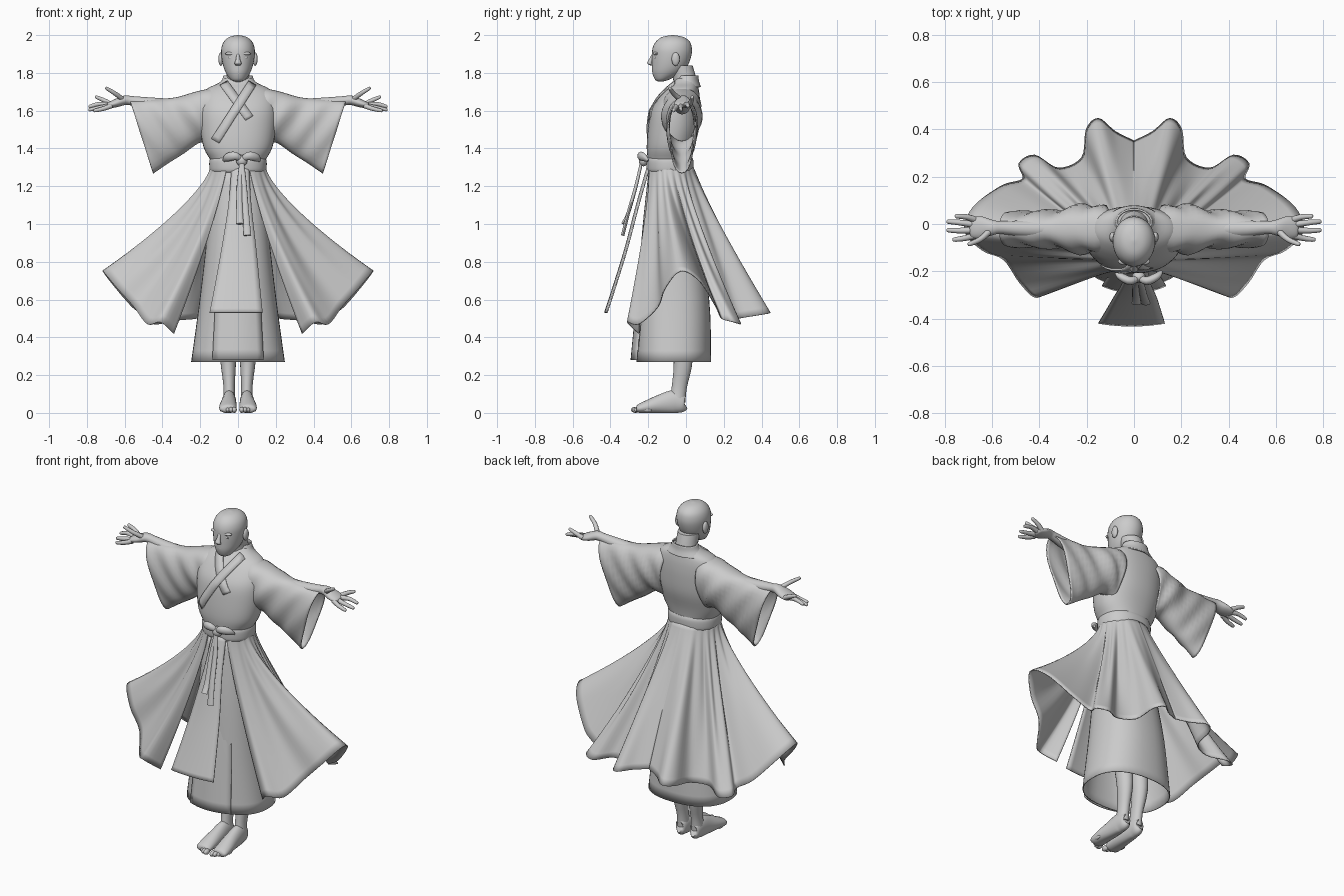
import bpy, bmesh, math
from mathutils import Vector

cube = bpy.data.objects.get("Cube")
if cube:
    bpy.data.objects.remove(cube)

grey = bpy.data.materials.new("plain_grey")
grey.use_nodes = True
grey.diffuse_color = (0.6, 0.6, 0.6, 1)
grey.node_tree.nodes["Principled BSDF"].inputs["Base Color"].default_value = (0.6, 0.6, 0.6, 1)
X, Y, Z = Vector((1, 0, 0)), Vector((0, 1, 0)), Vector((0, 0, 1))


def spline(pts, n):
    """Smooth points of any dimension, n steps per span."""
    out = []
    for i in range(len(pts) - 1):
        a, b, c, d = (pts[max(0, min(len(pts) - 1, i + k))] for k in (-1, 0, 1, 2))
        for s in range(n):
            t = s / n
            out.append(tuple(q + 0.5 * t * (r - p + t * (2 * p - 5 * q + 4 * r - u + t * (3 * (q - r) + u - p)))
                             for p, q, r, u in zip(a, b, c, d)))
    return out + [tuple(pts[-1])]


def loft(name, rows, closed=True, caps=False, thick=0, mirror=False, angle=50):
    """Skin a grid of points."""
    bm = bmesh.new()
    grid = [[bm.verts.new((p[0], p[1], max(p[2], 0))) for p in row] for row in rows]
    n = len(rows[0])
    for a, b in zip(grid, grid[1:]):
        for j in range(n if closed else n - 1):
            k = (j + 1) % n
            bm.faces.new((a[j], a[k], b[k], b[j]))
    if caps:
        bm.faces.new(grid[0][::-1])
        bm.faces.new(grid[-1])
    bmesh.ops.recalc_face_normals(bm, faces=bm.faces)
    mesh = bpy.data.meshes.new(name)
    bm.to_mesh(mesh)
    bm.free()
    mesh.materials.append(grey)
    ob = bpy.data.objects.new(name, mesh)
    bpy.context.collection.objects.link(ob)
    if thick:
        m = ob.modifiers.new("thickness", "SOLIDIFY")
        m.thickness, m.offset = thick, 0
    if mirror:
        ob.modifiers.new("mirror", "MIRROR").use_axis = (True, False, False)
    bpy.ops.object.select_all(action="DESELECT")
    ob.select_set(True)
    bpy.context.view_layer.objects.active = ob
    bpy.ops.object.shade_smooth_by_angle(angle=math.radians(angle))
    return ob


def tube(name, path, ref=X, axis=None, n=20, steps=4, power=1, caps=True, **kw):
    """Elliptical sections (x, y, z, radius along ref, other radius) along a path."""
    pts = spline(path, steps)
    rows = []
    for i, p in enumerate(pts):
        t = axis or (Vector(pts[min(i + 1, len(pts) - 1)][:3]) - Vector(pts[max(i - 1, 0)][:3])).normalized()
        side = (ref - t * ref.dot(t)).normalized()
        up = t.cross(side)
        row = []
        for j in range(n):
            a = math.tau * j / n
            c, s = math.cos(a), math.sin(a)
            row.append(Vector(p[:3]) + side * p[3] * math.copysign(abs(c) ** power, c)
                       + up * p[4] * math.copysign(abs(s) ** power, s))
        rows.append(row)
    return loft(name, rows, caps=caps, **kw)


def blob(name, c, r, **kw):
    """Ellipsoid built as a vertical tube."""
    path = [(c[0], c[1], c[2] - r[2] * math.cos(a), r[0] * math.sin(a), r[1] * math.sin(a))
            for a in (math.pi * (i + 0.05) / 8.1 for i in range(9))]
    return tube(name, path, axis=Z, n=14, steps=1, **kw)


# Head and neck
tube("head", [(0, y, z, a, b) for z, y, a, b in [
    (1.755, -.135, .02, .015), (1.766, -.125, .04, .04), (1.80, -.1, .064, .078), (1.84, -.085, .079, .095),
    (1.89, -.076, .088, .104), (1.93, -.073, .088, .104), (1.965, -.07, .075, .09),
    (1.99, -.07, .046, .056), (2.0, -.07, .004, .004)]], axis=Z, n=32)
tube("neck", [(0, .0, 1.68, .08, .07), (0, -.005, 1.76, .062, .062), (0, -.03, 1.84, .062, .065)], axis=Z)
tube("nose", [(0, -.172, 1.90, .008, .008), (0, -.186, 1.87, .012, .011), (0, -.192, 1.85, .018, .013),
              (0, -.176, 1.838, .01, .008)], axis=Z, n=12)
blob("lips", (0, -.166, 1.813), (.025, .014, .011))
blob("brow", (.036, -.158, 1.902), (.032, .016, .01), mirror=True)
blob("eye", (.034, -.158, 1.88), (.018, .012, .008), mirror=True)
blob("ear", (.091, -.055, 1.873), (.013, .022, .036), mirror=True)

# Robe body
body = [(1.27, -.085, .13, .11), (1.33, -.085, .142, .115), (1.40, -.083, .18, .125), (1.5, -.067, .2, .135),
        (1.6, -.055, .205, .13), (1.67, -.035, .195, .108), (1.715, -.018, .165, .085),
        (1.745, -.005, .105, .066), (1.77, 0, .075, .055)]
tube("robe_body", [(0, y, z, a, b) for z, y, a, b in body], axis=Z, n=40, power=.9)
tube("waistband", [(0, -.085, z, r, r - .027) for z, r in
                   [(1.27, .138), (1.285, .15), (1.33, .152), (1.35, .146)]], axis=Z, n=40, power=.9)


def chest(x, z):
    """Front surface of the robe body."""
    for p, q in zip(body, body[1:]):
        if z <= q[0]:
            y, a, b = (u + (v - u) * (z - p[0]) / (q[0] - p[0]) for u, v in zip(p[1:], q[1:]))
            return y - b * max(0, 1 - min(1, abs(x / a)) ** 2) ** .5
    return -.055


# Crossed collar
def lapel(name, top, low, lift):
    rows = []
    for i in range(17):
        t = i / 16
        x, z = top[0] + (low[0] - top[0]) * t, top[1] + (low[1] - top[1]) * t
        rows.append([(x + s * .02, chest(x + s * .02, z + d) - lift, z + d)
                     for s, d in ((-1, .012 * (1 if top[0] > 0 else -1)), (0, 0),
                                  (1, -.012 * (1 if top[0] > 0 else -1)))])
    loft(name, rows, closed=False, thick=.008)


lapel("under_lapel", (-.075, 1.745), (.06, 1.56), .004)
lapel("over_lapel", (.075, 1.745), (-.12, 1.44), .009)
tube("neck_collar", [(0, .0, 1.725, .115, .075), (0, .005, 1.755, .085, .06), (0, .01, 1.785, .072, .052)],
     axis=Z, n=28, caps=False, thick=.008)

# Sleeves: teardrop sections from the shoulder to a wide slanted opening
rows = []
for tx, tz, bx, bz, w in spline([(.10, 1.725, .14, 1.42, .09), (.22, 1.698, .20, 1.435, .1),
                                 (.33, 1.667, .29, 1.375, .078), (.45, 1.657, .37, 1.325, .074),
                                 (.57, 1.648, .45, 1.27, .068)], 5):
    row = []
    for j in range(28):
        a = math.tau * j / 28
        v = ((1 - math.cos(a)) / 2) ** 1.25
        fold = 1 + .1 * math.sin(tx * 45 + v * 7)
        row.append((tx + (bx - tx) * v, -.022 + w * math.sin(a) * fold, tz + (bz - tz) * v))
    rows.append(row)
loft("sleeve", rows, thick=.007, mirror=True)

# Arms, palms, fingers
tube("arm", [(.3, -.02, 1.62, .04, .04), (.45, -.02, 1.635, .036, .034), (.56, -.015, 1.652, .027, .025),
             (.60, -.015, 1.655, .033, .025), (.645, -.015, 1.64, .047, .022), (.685, -.015, 1.628, .042, .015),
             (.695, -.015, 1.626, .02, .006)], ref=Y, mirror=True)
fingers = [((.675, .02, 1.635), (.71, .03, 1.655), (.75, .033, 1.672)),
           ((.68, -.002, 1.63), (.735, .006, 1.635), (.785, .01, 1.622)),
           ((.68, -.026, 1.626), (.735, -.028, 1.615), (.785, -.026, 1.605)),
           ((.67, -.048, 1.626), (.715, -.06, 1.61), (.76, -.066, 1.60)),
           ((.61, -.03, 1.66), (.65, -.065, 1.69), (.695, -.085, 1.718))]
for i, f in enumerate(fingers):
    path = [p + (r, r) for p, r in zip(f, (.014, .012, .009))]
    tip = Vector(f[2]) + (Vector(f[2]) - Vector(f[1])).normalized() * .006
    tube("thumb" if i == 4 else "finger", path + [tuple(tip) + (.002, .002)], ref=Y, n=10, mirror=True)

# Billowing outer skirt, open at the front
hem = [(.34, -.25, .42), (.41, -.31, .48), (.48, -.25, .47), (.55, -.15, .56), (.64, -.11, .66),
       (.715, -.03, .75), (.68, .07, .70), (.56, .16, .56), (.47, .19, .5), (.485, .255, .48),
       (.42, .29, .47), (.32, .235, .49), (.22, .28, .5), (.2, .40, .52), (.15, .445, .53),
       (.08, .39, .54), (0, .35, .55)]
hem = spline(hem, 5)
rows = []
for i in range(25):
    t = i / 24
    row = []
    for j, h in enumerate(hem):
        s = j / (len(hem) - 1)
        a = -1.15 + s * (math.pi / 2 + 1.15)
        waist = Vector((.143 * math.cos(a), -.085 + .118 * math.sin(a), 1.31))
        bell = t ** (1 + .45 * h[0] / .715)
        pleat = .012 * math.sin(s * 62) * math.sin(math.pi * t) * math.sin(math.pi * s)
        row.append((waist.x + (h[0] - waist.x) * bell + pleat * math.cos(a),
                    waist.y + (h[1] - waist.y) * bell + pleat * math.sin(a),
                    waist.z + (h[2] - waist.z) * t))
    rows.append(row)
loft("outer_skirt", rows, closed=False, thick=.006, mirror=True, angle=70)

# Straight under skirt and its front pleat
tube("under_skirt", [(0, -.085, 1.28, .13, .11), (0, -.085, .95, .16, .145), (0, -.065, .6, .2, .185),
                     (0, -.065, .27, .245, .195)], axis=Z, n=40, caps=False, thick=.006, power=.85)


def panel(name, sections, bow, thick=.007):
    """Hanging cloth from (centre x, y, z, half width) sections."""
    loft(name, [[(x + w * u / 4, y + bow * (u / 4) ** 2, z) for u in range(-4, 5)]
                for x, y, z, w in spline(sections, 5)], closed=False, thick=thick)


panel("under_skirt_pleat", [(0, -.2, 1.2, .06), (0, -.25, .7, .11), (0, -.29, .28, .135)], .03)
panel("front_panel", [(.012, -.205, 1.3, .045), (.01, -.262, 1.1, .06), (.005, -.32, .88, .09),
                      (-.002, -.375, .7, .115), (-.01, -.43, .53, .14)], .012)

# Sash knot, bows and tails
blob("sash_knot", (.02, -.225, 1.335), (.03, .025, .03))
for s, name in ((1, "left"), (-1, "right")):
    tube(name + "_bow", [(.02, -.225, 1.34, .012, .012), (.02 + s * .035, -.24, 1.36, .018, .022),
                         (.02 + s * .075, -.222, 1.352, .016, .022), (.02 + s * .095, -.2, 1.335, .006, .008)],
         ref=Y, n=12)
    tube(name + "_tail", [(.02, -.235, 1.33, .012, .008), (.02 + s * .012, -.265, 1.2, .015, .009),
                          (.025 + s * .016, -.305, 1.06, .017, .009),
                          (.03 + s * .02, -.335, .97 - s * .03, .02, .009)], n=12)

# Legs, feet and toes
tube("leg", [(.055, -.04, .7, .06, .06), (.055, -.03, .45, .05, .055), (.052, -.015, .28, .042, .05),
             (.047, -.035, .14, .03, .04), (.047, -.045, .06, .033, .042)], mirror=True)
tube("foot", [(.046, -.006, .045, .012, .02), (.046, -.014, .045, .03, .045), (.047, -.06, .058, .036, .062),
              (.049, -.13, .047, .041, .052), (.053, -.2, .033, .046, .036), (.054, -.25, .022, .044, .023),
              (.054, -.262, .02, .03, .012)], mirror=True)
for i in range(5):
    r = .014 - .0015 * i
    blob("toe", (.02 + .017 * i, -.268 + .004 * i * i, .016), (r, .024, r + .002), mirror=True)
